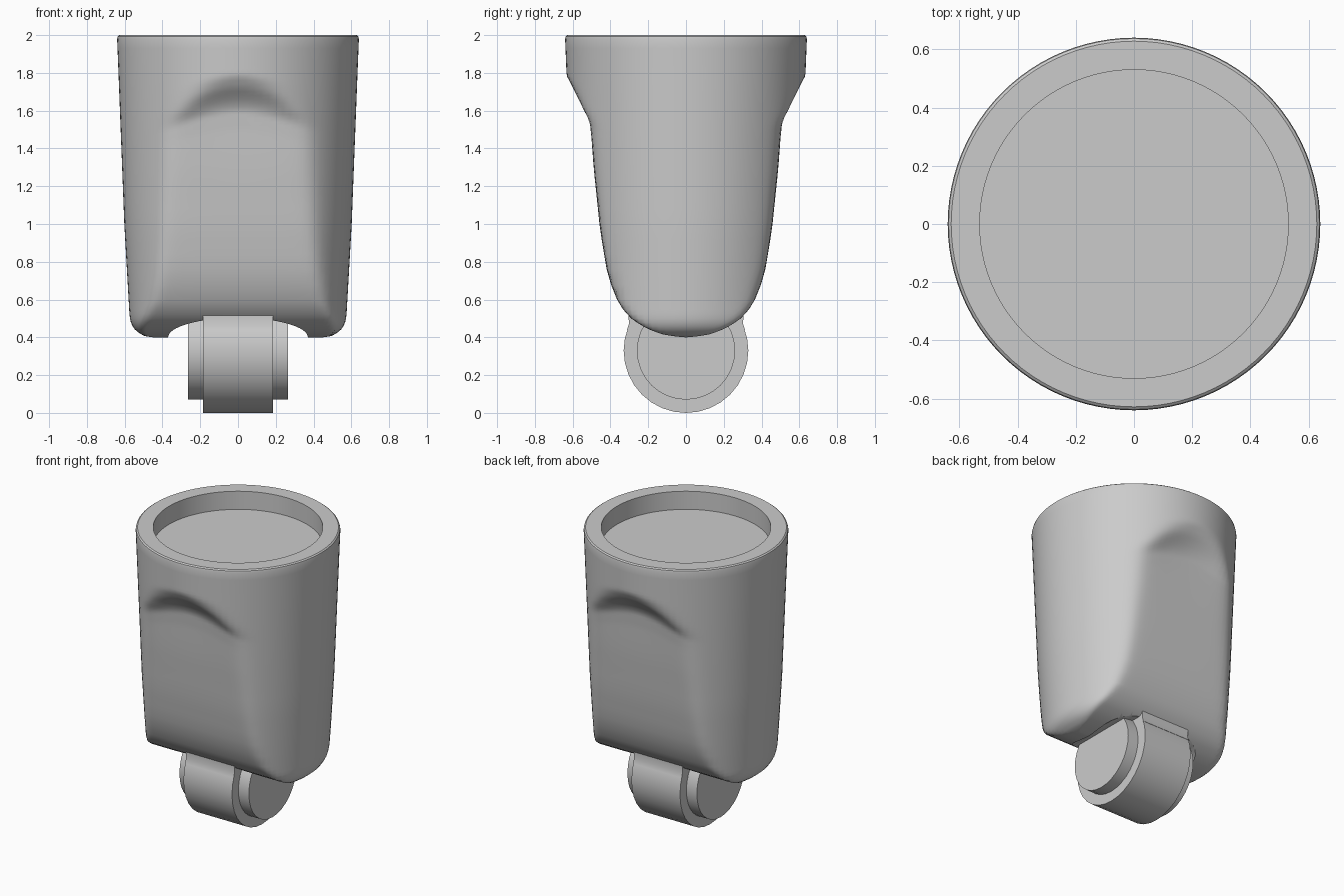
import bpy, bmesh, math

cube = bpy.data.objects.get("Cube")
if cube:
    bpy.data.objects.remove(cube, do_unlink=True)

grey = bpy.data.materials.new("plain grey")
grey.use_nodes = True
grey.diffuse_color = (0.6, 0.6, 0.6, 1)
grey.node_tree.nodes["Principled BSDF"].inputs["Base Color"].default_value = grey.diffuse_color


def lerp_table(table, t):
    """Read a height -> size table with straight interpolation."""
    if t <= table[0][0]:
        return table[0][1]
    for (t0, v0), (t1, v1) in zip(table, table[1:]):
        if t <= t1:
            return v0 + (v1 - v0) * (t - t0) / (t1 - t0)
    return table[-1][1]


def loft(name, rings):
    """Bridge equal rings of points and cap both ends."""
    bm = bmesh.new()
    loops = [[bm.verts.new(p) for p in ring] for ring in rings]
    for low, high in zip(loops, loops[1:]):
        for i in range(len(low)):
            j = (i + 1) % len(low)
            bm.faces.new((low[i], low[j], high[j], high[i]))
    bm.faces.new(loops[0][::-1])
    bm.faces.new(loops[-1])
    bmesh.ops.recalc_face_normals(bm, faces=bm.faces)
    mesh = bpy.data.meshes.new(name)
    bm.to_mesh(mesh)
    bm.free()
    obj = bpy.data.objects.new(name, mesh)
    mesh.materials.append(grey)
    bpy.context.collection.objects.link(obj)
    return obj


def activate(obj):
    bpy.ops.object.select_all(action="DESELECT")
    obj.select_set(True)
    bpy.context.view_layer.objects.active = obj


def smooth(obj, degrees=35):
    activate(obj)
    bpy.ops.object.shade_smooth_by_angle(angle=math.radians(degrees))


# Body: tapered cup pressed flat at front and back, rounded underneath
radius = [(.40, .45), (.405, .49), (.42, .52), (.44, .545), (.47, .565),
          (.51, .574), (1.0, .602), (1.985, .64)]
depth = [(.40, .004), (.405, .06), (.415, .12), (.435, .18), (.465, .24), (.5, .29),
         (.55, .335), (.6, .365), (.68, .397), (.76, .42), (.97, .455), (1.29, .488),
         (1.5, .502), (1.6, .512), (1.64, .53), (1.68, .56), (1.72, .60), (1.76, .64),
         (1.79, .72), (1.84, 1.2)]
SIDES, SHARPNESS = 96, 24


def body_ring(z):
    r, ring = lerp_table(radius, z), []
    for i in range(SIDES):
        a = 2 * math.pi * i / SIDES
        x, y = r * math.cos(a), r * math.sin(a)
        # The top edge of the pressed panel is arched
        arch = min(max((z - 1.2) / .4, 0), 1) * .9 * x * x
        f = lerp_table(depth, z + arch)
        y *= f / (abs(y) ** SHARPNESS + f ** SHARPNESS) ** (1 / SHARPNESS)
        ring.append((x, y, z))
    return ring


def circle(r, z):
    return [(r * math.cos(2 * math.pi * i / SIDES), r * math.sin(2 * math.pi * i / SIDES), z)
            for i in range(SIDES)]


levels = [.4 + .2 * (1 - math.cos(math.pi / 2 * i / 12)) for i in range(12)]
levels += [.6 + .08 * i for i in range(11)]
levels += [1.44 + .02 * i for i in range(21)]
rings = [body_ring(z) for z in levels]
# Rim and shallow recess in the top
rings += [circle(*p) for p in ((.638, 1.93), (.64, 1.98), (.637, 1.993), (.628, 2),
                               (.53, 2), (.53, 1.875))]
body = loft("caster_body", rings)

# Arched channel under the body for the wheel
arch = [(.37 * math.cos(math.pi * i / 32), .4 + .103 * math.sin(math.pi * i / 32))
        for i in range(33)] + [(-.37, .3), (.37, .3)]
cutter = loft("channel_cutter", [[(x, y, z) for x, z in arch] for y in (-.8, .8)])
cutter.hide_render = True
cut = body.modifiers.new("channel", "BOOLEAN")
cut.operation, cut.solver, cut.object = "DIFFERENCE", "EXACT", cutter
activate(body)
bpy.ops.object.modifier_apply(modifier=cut.name)
bpy.data.objects.remove(cutter, do_unlink=True)
smooth(body)


# Wheel and its wider hub
def disc(name, r, half_width, sides):
    pts = [(r * math.cos(2 * math.pi * i / sides), .33 + r * math.sin(2 * math.pi * i / sides))
           for i in range(sides)]
    return loft(name, [[(x, y, z) for y, z in pts] for x in (-half_width, half_width)])


smooth(disc("wheel", .33, .185, 32))
smooth(disc("wheel_hub", .26, .265, 32))

# Short neck joining the wheel to the body
neck = [(-.312, .44), (.312, .44), (.302, .47), (.305, .53), (-.305, .53), (-.302, .47)]
smooth(loft("wheel_neck", [[(x, y, z) for y, z in neck] for x in (-.185, .185)]))
